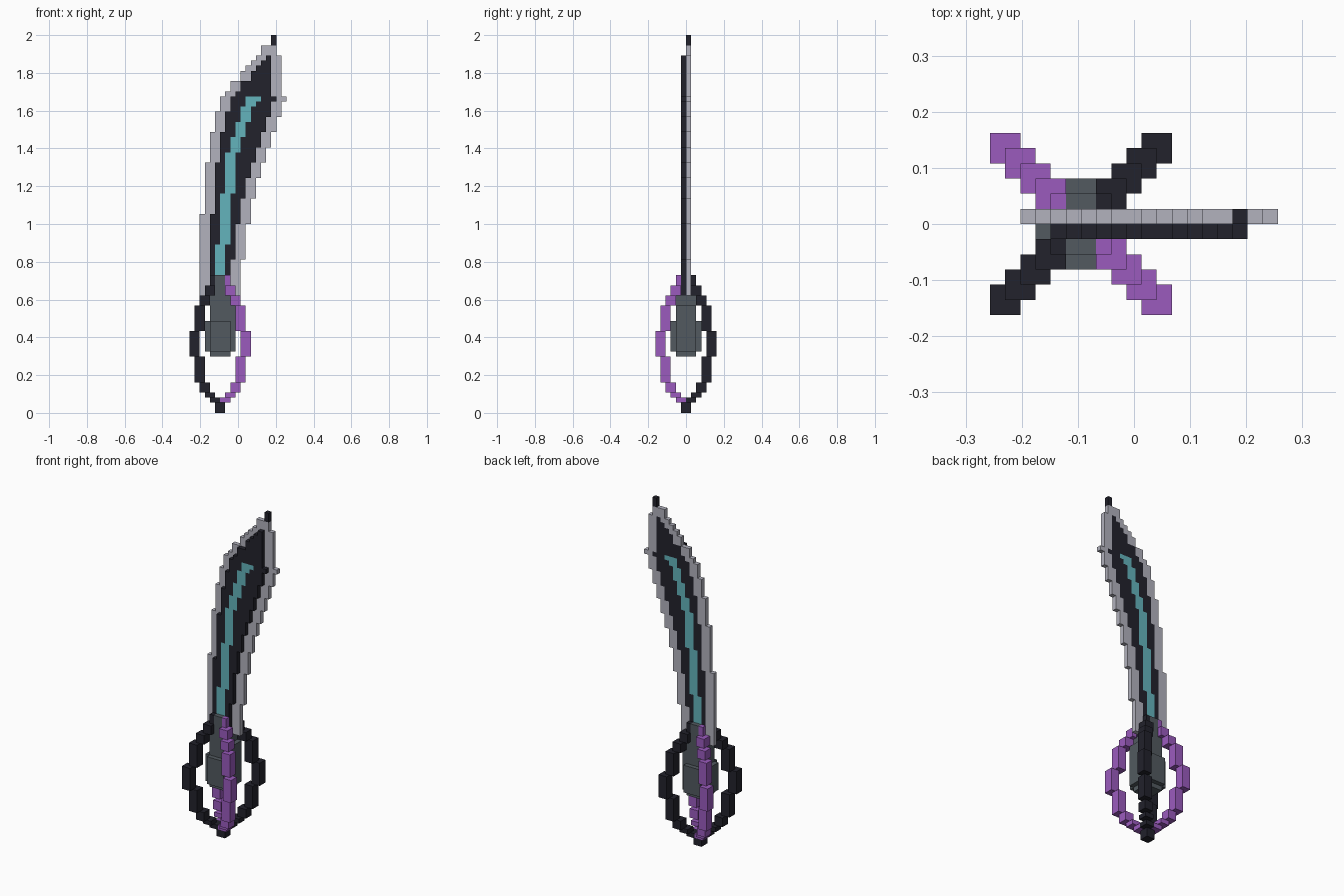
import bpy
import bmesh
from mathutils import Vector

if "Cube" in bpy.data.objects:
    bpy.data.objects.remove(bpy.data.objects["Cube"])

UNIT = 2 / 74               # edge of one cube cell
ORIGIN = Vector((-9.5, 0, 0))
CENTRE = 6                  # column of the grip axis
cells = {}                  # (column, depth, row) -> part name


def fill(part, xs, ys, zs):
    """Fill a block of cells; later parts replace earlier ones."""
    for x in range(*xs):
        for y in range(*ys):
            for z in range(*zs):
                cells[x, y, z] = part


def step(table, row):
    """Value of the last step that starts at or below the row."""
    return [value for start, value in table if start <= row][-1]


# Guard loops: two crossed diagonal hoops around the grip
HOOP = [(0, 1), (2, 2), (3, 3), (4, 4), (6, 5), (11, 6), (16, 5),
        (21, 4), (23, 3), (25, 2)]
for part, slant in (("purple_loop", -1), ("dark_loop", 1)):
    for row in range(27):
        d = step(HOOP, row)
        for side in (-1, 1):
            x = CENTRE + (d - 2 if side > 0 else -d)
            y = d - 2 if side * slant > 0 else -d
            fill(part, (x, x + 2), (y, y + 2), (row, row + 1))

# Grip: rounded pommel, shaft and two cheeks clasping the blade
fill("grip", (4, 8), (-2, 2), (11, 23))
fill("grip", (3, 9), (-2, 2), (12, 18))
fill("grip", (4, 8), (-3, 3), (12, 18))
fill("grip", (4, 9), (-2, 2), (18, 21))
for y in (-2, 1):
    fill("grip", (4, 8), (y, y + 1), (23, 25))
    fill("grip", (5, 7), (y, y + 1), (25, 27))

# Blade: thin pale edge, thicker dark core, bright inlay
LEFT = [(22, 2), (39, 3), (49, 4), (55, 5), (59, 6), (62, 7), (63, 8),
        (65, 10), (67, 11), (68, 12), (69, 13), (70, 14)]
RIGHT = [(22, 10), (30, 11), (37, 12), (42, 13), (46, 14), (49, 15),
         (52, 16), (55, 17), (58, 18), (61, 19), (62, 18), (70, 17)]
INLAY = [(23, 5), (33, 6), (43, 7), (51, 8), (54, 9), (57, 10), (60, 11)]
for row in range(23, 72):
    left, right = step(LEFT, row), step(RIGHT, row)
    level = (row, row + 1)
    fill("blade_edge", (left, right), (0, 1), level)
    fill("blade_core", (left + 2, right - 2), (-1, 1), level)
    if row < 62:
        x = step(INLAY, row)
        fill("blade_inlay", (x, x + (3 if row == 61 else 2)), (-1, 1), level)
fill("blade_tip", (16, 17), (0, 1), (72, 74))


def material(name, colour):
    mat = bpy.data.materials.new(name)
    mat.use_nodes = True
    mat.diffuse_color = (*colour, 1)
    mat.node_tree.nodes["Principled BSDF"].inputs["Base Color"].default_value = (*colour, 1)
    return mat


dark = material("near_black", (0.016, 0.016, 0.025))
silver = material("pale_silver", (0.445, 0.445, 0.51))
teal = material("teal", (0.127, 0.456, 0.503))
purple = material("purple", (0.328, 0.105, 0.515))
grey = material("slate_grey", (0.084, 0.102, 0.117))
PARTS = {"purple_loop": purple, "dark_loop": dark, "grip": grey,
         "blade_edge": silver, "blade_core": dark, "blade_inlay": teal,
         "blade_tip": dark}


def build(part, mat):
    """Make a mesh from the exposed cell faces of one part."""
    bm = bmesh.new()
    for cell in [c for c, owner in cells.items() if owner == part]:
        middle = Vector(cell) + Vector((0.5, 0.5, 0.5)) + ORIGIN
        for axis in range(3):
            for sign in (-1, 1):
                normal = Vector((0, 0, 0))
                normal[axis] = sign
                if tuple(int(a + b) for a, b in zip(cell, normal)) in cells:
                    continue
                u = Vector((0, 0, 0))
                u[(axis + 1) % 3] = 0.5
                v = normal.cross(u)
                face = middle + normal / 2
                corners = (face - u - v, face + u - v, face + u + v, face - u + v)
                bm.faces.new([bm.verts.new(c * UNIT) for c in corners])
    bmesh.ops.remove_doubles(bm, verts=bm.verts, dist=UNIT / 100)
    mesh = bpy.data.meshes.new(part)
    bm.to_mesh(mesh)
    bm.free()
    mesh.materials.append(mat)
    bpy.context.collection.objects.link(bpy.data.objects.new(part, mesh))


for part, mat in PARTS.items():
    build(part, mat)
